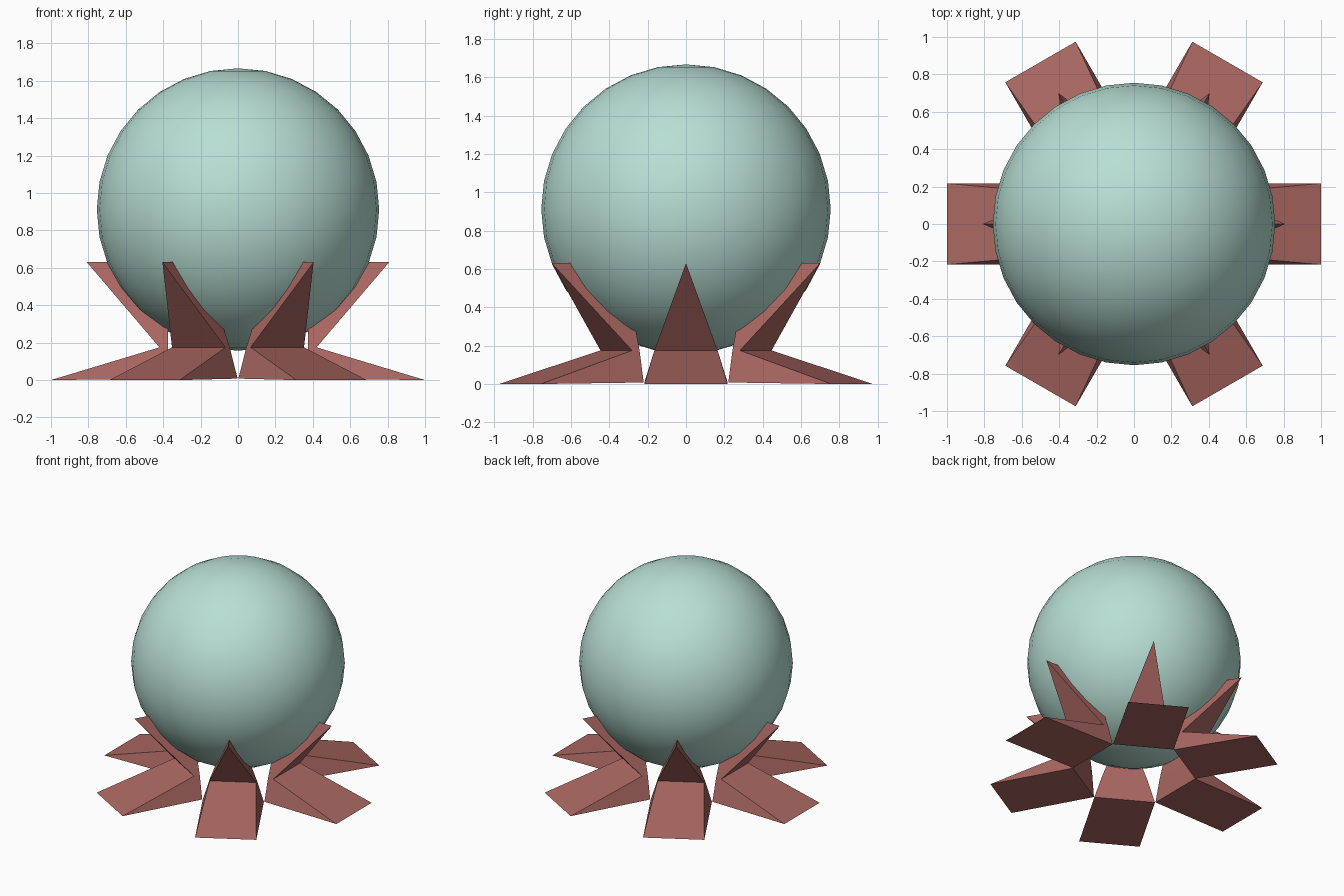
import bpy
import bmesh
from math import radians
from mathutils import Matrix

if "Cube" in bpy.data.objects:
    bpy.data.objects.remove(bpy.data.objects["Cube"])


def material(name, rgb):
    m = bpy.data.materials.new(name)
    m.diffuse_color = (*rgb, 1)
    m.use_nodes = True
    m.node_tree.nodes["Principled BSDF"].inputs["Base Color"].default_value = m.diffuse_color
    return m


ball_mat = material("pale_green", (0.48, 0.74, 0.66))
claw_mat = material("brick_red", (0.40, 0.135, 0.12))

# Ball resting in the claws
bpy.ops.mesh.primitive_uv_sphere_add(segments=32, ring_count=16, radius=0.755,
                                     location=(0, 0, 0.912))
ball = bpy.context.object
ball.name = "ball"
ball.data.materials.append(ball_mat)
bpy.ops.object.shade_smooth()


def add_claw(index):
    """Flat foot that rises to a narrow upper ridge, trimmed to the ball."""
    bm = bmesh.new()

    def pair(r, w, z):
        return [bm.verts.new((r, s * w, z)) for s in (-1, 1)]

    toe = pair(1.0, 0.217, 0.0)
    heel = pair(0.38, 0.217, 0.008)
    bend = pair(0.42, 0.165, 0.175)
    inner = pair(0.375, 0.165, 0.175)
    tip = bm.verts.new((0.808, 0, 0.63))
    ridge = bm.verts.new((0.375, 0, 0.63))

    faces = [
        (toe[0], toe[1], heel[1], heel[0]),         # sole
        (toe[0], toe[1], bend[1], bend[0]),         # foot top
        (bend[0], bend[1], tip),                    # claw back
        (heel[0], heel[1], inner[1], inner[0]),     # heel wall
        (inner[0], inner[1], ridge),
    ]
    for i in (0, 1):
        faces.append((toe[i], bend[i], inner[i], heel[i]))
        faces.append((bend[i], tip, ridge, inner[i]))
    for f in faces:
        bm.faces.new(f)
    bmesh.ops.recalc_face_normals(bm, faces=bm.faces)
    bmesh.ops.transform(bm, matrix=Matrix.Rotation(radians(60 * index), 4, 'Z'),
                        verts=bm.verts)
    mesh = bpy.data.meshes.new("claw_foot")
    bm.to_mesh(mesh)
    bm.free()
    mesh.materials.append(claw_mat)
    obj = bpy.data.objects.new(f"claw_foot_{index + 1}", mesh)
    bpy.context.collection.objects.link(obj)

    # Seat the ball in the claw
    seat = obj.modifiers.new("ball_seat", 'BOOLEAN')
    seat.operation = 'DIFFERENCE'
    seat.solver = 'EXACT'
    seat.object = ball


# Ring of six claw feet
for k in range(6):
    add_claw(k)
